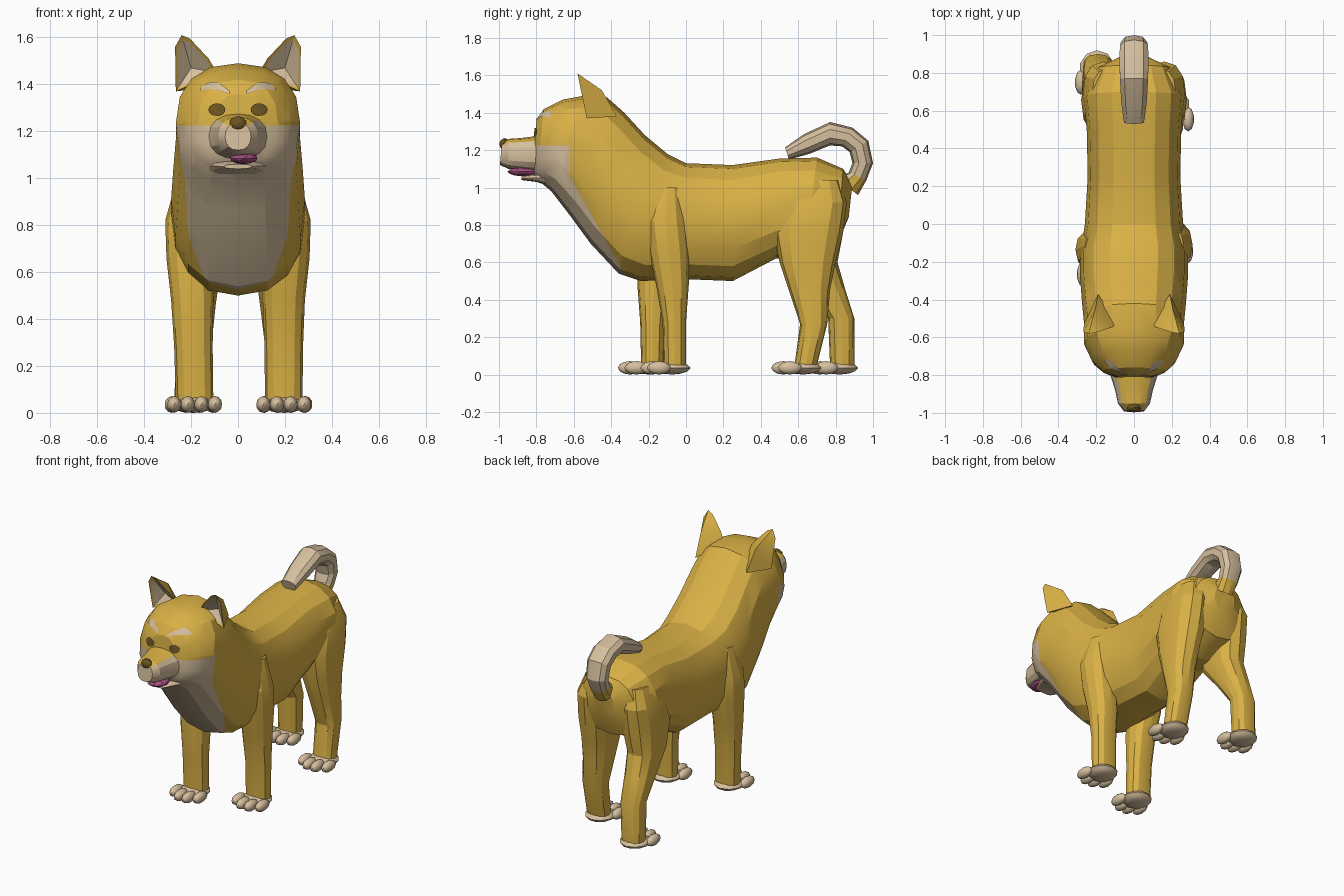
import bpy, bmesh, math
from mathutils import Vector, Matrix
from mathutils.bvhtree import BVHTree

cube = bpy.data.objects.get("Cube")
if cube:
    bpy.data.objects.remove(cube, do_unlink=True)


def material(name, rgb):
    m = bpy.data.materials.new(name)
    m.use_nodes = True
    m.diffuse_color = (*rgb, 1)
    m.node_tree.nodes["Principled BSDF"].inputs["Base Color"].default_value = (*rgb, 1)
    return m


GOLD = material("golden fur", (0.70, 0.44, 0.06))
CREAM = material("cream fur", (0.67, 0.52, 0.34))
BROWN = material("dark brown", (0.15, 0.09, 0.015))
PINK = material("tongue pink", (0.40, 0.08, 0.22))


def finish(bm, name, mats, angle=22):
    bmesh.ops.recalc_face_normals(bm, faces=bm.faces[:])
    mesh = bpy.data.meshes.new(name)
    bm.to_mesh(mesh)
    bm.free()
    for m in mats:
        mesh.materials.append(m)
    ob = bpy.data.objects.new(name, mesh)
    bpy.context.collection.objects.link(ob)
    bpy.ops.object.select_all(action='DESELECT')
    ob.select_set(True)
    bpy.context.view_layer.objects.active = ob
    bpy.ops.object.shade_smooth_by_angle(angle=math.radians(angle))
    return ob


def loft(rings, sides=16, power=0.85):
    """Rings are (top y, top z, bottom y, bottom z, half width, centre x)."""
    bm = bmesh.new()
    loops = []
    for ty, tz, by, bz, w, cx in rings:
        top, bot = Vector((cx, ty, tz)), Vector((cx, by, bz))
        mid, half = (top + bot) / 2, (top - bot) / 2
        loop = []
        for i in range(sides):
            a = math.tau * i / sides
            s, c = math.sin(a), math.cos(a)
            s = math.copysign(abs(s) ** power, s)
            c = math.copysign(abs(c) ** power, c)
            loop.append(bm.verts.new(mid + half * c + Vector((w * s, 0, 0))))
        loops.append(loop)
    for a, b in zip(loops, loops[1:]):
        for i in range(sides):
            j = (i + 1) % sides
            bm.faces.new((a[i], a[j], b[j], b[i]))
    bm.faces.new(loops[0])
    bm.faces.new(loops[-1])
    bmesh.ops.recalc_face_normals(bm, faces=bm.faces[:])
    return bm


def blob(bm, centre, size, detail=2):
    mat = Matrix.Translation(centre) @ Matrix.Diagonal((*size, 1))
    bmesh.ops.create_icosphere(bm, subdivisions=detail, radius=1, matrix=mat)


def cut(bm, point, normal, test):
    faces = [f for f in bm.faces if test(f.calc_center_median())]
    geom = faces + list({e for f in faces for e in f.edges}) + list({v for f in faces for v in f.verts})
    bmesh.ops.bisect_plane(bm, geom=geom, plane_co=point, plane_no=normal)


# Torso, neck and head in one skin
bm = loft([(*r, 0) for r in (
    (0.89, 1.02, 0.87, 0.84, 0.08), (0.84, 1.10, 0.81, 0.70, 0.20),
    (0.70, 1.16, 0.64, 0.62, 0.265), (0.50, 1.155, 0.48, 0.62, 0.25),
    (0.25, 1.12, 0.25, 0.50, 0.245), (0.0, 1.13, 0.0, 0.51, 0.26),
    (-0.10, 1.18, -0.24, 0.50, 0.285), (-0.22, 1.28, -0.36, 0.54, 0.285),
    (-0.33, 1.40, -0.51, 0.70, 0.275), (-0.42, 1.48, -0.62, 0.85, 0.265),
    (-0.55, 1.49, -0.72, 0.98, 0.265), (-0.66, 1.47, -0.78, 1.03, 0.225),
    (-0.76, 1.42, -0.80, 1.05, 0.17), (-0.80, 1.36, -0.82, 1.08, 0.10))])
bib_point, bib_normal = Vector((0, -0.45, 0.755)), Vector((0, -0.87, -0.49)).normalized()
cheek_top = 1.225
cut(bm, bib_point, bib_normal, lambda c: c.y < -0.1)
cut(bm, Vector((0, 0, cheek_top)), Vector((0, 0, 1)), lambda c: c.y < -0.5)
cut(bm, Vector((0, -0.62, 0)), Vector((0, 1, 0)), lambda c: c.z > 0.95 and c.y < -0.5)
for f in bm.faces:
    c = f.calc_center_median()
    low_bib = c.z < 1.0 and (c - bib_point).dot(bib_normal) > 0
    f.material_index = int(low_bib or (0.98 <= c.z < cheek_top and c.y < -0.60))
skin = BVHTree.FromBMesh(bm)
finish(bm, "body", [GOLD, CREAM])

# Muzzle, golden along the bridge
bm = loft([(*r, 0) for r in (
    (-0.68, 1.29, -0.68, 1.06, 0.18), (-0.80, 1.275, -0.80, 1.08, 0.125),
    (-0.88, 1.265, -0.88, 1.09, 0.10), (-0.95, 1.26, -0.95, 1.10, 0.085),
    (-0.985, 1.235, -0.995, 1.12, 0.055))])
for f in bm.faces:
    f.material_index = int(f.normal.z < 0.62)
finish(bm, "muzzle", [GOLD, CREAM])

# Lower jaw, tongue and nose
bm = loft([(*r, 0) for r in (
    (-0.68, 1.09, -0.68, 0.99, 0.16), (-0.80, 1.075, -0.80, 1.03, 0.105),
    (-0.88, 1.06, -0.88, 1.04, 0.06))], sides=12)
finish(bm, "lower_jaw", [CREAM])
bm = bmesh.new()
blob(bm, (0.025, -0.87, 1.085), (0.06, 0.085, 0.025))
finish(bm, "tongue", [PINK])
bm = bmesh.new()
blob(bm, (0, -0.97, 1.232), (0.038, 0.028, 0.032))
finish(bm, "nose", [BROWN])


def on_face(x, z, lift):
    hit = skin.ray_cast(Vector((x, -2, z)), Vector((0, 1, 0)))
    return Vector((x, hit[0].y - lift, z))


def plate(name, mat, rows, lift=0.007):
    """Thin plate laid on the face from rows of (x, z) points."""
    bm = bmesh.new()
    grid = [[bm.verts.new(on_face(x, z, lift)) for x, z in row] for row in rows]
    for a, b in zip(grid, grid[1:]):
        for i in range(len(a) - 1):
            bm.faces.new((a[i], a[i + 1], b[i + 1], b[i]))
    for f in bm.faces:
        f.normal_update()
        if f.normal.y > 0:
            f.normal_flip()
    bmesh.ops.remove_doubles(bm, verts=bm.verts[:], dist=0.0005)
    return finish(bm, name, [mat])


def ear(name, s):
    bm = bmesh.new()
    pts = [(0.09, -0.53, 1.45), (0.125, -0.55, 1.51), (0.205, -0.575, 1.595), (0.24, -0.58, 1.61),
           (0.268, -0.57, 1.56), (0.265, -0.53, 1.37)]
    rim = [Vector((s * x, y, z)) for x, y, z in pts]
    hollow = Vector((s * 0.20, -0.49, 1.47))
    outer = [bm.verts.new(p) for p in rim]
    inner = [bm.verts.new(p.lerp(hollow, 0.14)) for p in rim]
    deep = bm.verts.new(hollow)
    back = bm.verts.new((s * 0.205, -0.45, 1.52))
    base = bm.verts.new((s * 0.19, -0.37, 1.38))
    n = len(outer)
    for i in range(n):
        j = (i + 1) % n
        bm.faces.new((outer[i], outer[j], inner[j], inner[i]))
        bm.faces.new((inner[i], inner[j], deep)).material_index = 1
        if j:
            bm.faces.new((outer[j], outer[i], back))
    bm.faces.new((outer[0], base, back))
    bm.faces.new((base, outer[-1], back))
    bm.faces.new((outer[0], outer[-1], base))
    finish(bm, name, [GOLD, CREAM], 30)


def paw(name, x, y):
    bm = bmesh.new()
    blob(bm, (x, y + 0.02, 0.035), (0.095, 0.10, 0.035))
    for k in (-1.5, -0.5, 0.5, 1.5):
        reach = -0.085 if abs(k) < 1 else -0.05
        blob(bm, (x + k * 0.058, y + reach, 0.036), (0.031, 0.065, 0.036))
    finish(bm, name, [CREAM], 40)


def leg(name, s, rows):
    """Rows are (z, front y, back y, centre x, half width)."""
    finish(loft([(f, z, b, z, w, s * cx) for z, f, b, cx, w in rows], sides=12), name, [GOLD])
    z, f, b, cx, w = rows[0]
    paw(name.replace("leg", "paw"), s * cx, (f + b) / 2 - 0.035)


# Ears, eyes and brows on both sides
for side, s in (("left", 1), ("right", -1)):
    ear(side + "_ear", s)
    ring = [math.pi * i / 8 for i in range(9)]
    plate(side + "_eye", BROWN, [[(s * (0.09 + 0.036 * math.cos(a)), 1.292 + k * 0.027 * math.sin(a))
                                  for a in ring] for k in (-1, 0, 1)])
    arc = [i / 6 for i in range(7)]
    plate(side + "_brow", CREAM, [[(s * (0.035 + 0.125 * t), 1.365 + 0.03 * math.sin(2.6 * t)
                                    + k * (0.006 + 0.01 * math.sin(math.pi * t))) for t in arc] for k in (-1, 0, 1)])

# Legs in mid stride
leg("left_front_leg", 1, [
    (0.05, -0.12, 0.0, 0.195, 0.08), (0.28, -0.125, 0.0, 0.195, 0.082), (0.48, -0.16, 0.015, 0.195, 0.09),
    (0.66, -0.20, 0.015, 0.205, 0.10), (0.82, -0.22, 0.0, 0.205, 0.105), (1.0, -0.17, -0.03, 0.19, 0.07)])
leg("right_front_leg", -1, [
    (0.05, -0.24, -0.12, 0.185, 0.08), (0.28, -0.245, -0.11, 0.19, 0.082), (0.48, -0.26, -0.08, 0.195, 0.09),
    (0.66, -0.25, -0.04, 0.205, 0.10), (0.82, -0.24, -0.03, 0.205, 0.105), (1.0, -0.18, -0.05, 0.19, 0.07)])
thigh = [(0.76, 0.47, 0.84, 0.165, 0.115), (0.92, 0.52, 0.86, 0.16, 0.11), (1.04, 0.58, 0.82, 0.14, 0.08)]
leg("left_hind_leg", 1, [
    (0.05, 0.58, 0.70, 0.20, 0.075), (0.27, 0.61, 0.755, 0.195, 0.078),
    (0.45, 0.55, 0.77, 0.185, 0.09), (0.60, 0.50, 0.80, 0.175, 0.10)] + thigh)
leg("right_hind_leg", -1, [
    (0.05, 0.77, 0.90, 0.195, 0.075), (0.30, 0.76, 0.90, 0.19, 0.078),
    (0.46, 0.64, 0.85, 0.185, 0.09), (0.60, 0.52, 0.81, 0.175, 0.10)] + thigh)

# Curled tail with a golden root
bm = loft([(*r, 0) for r in (
    (0.92, 0.96, 0.80, 1.05, 0.06), (0.965, 1.04, 0.87, 1.08, 0.065), (1.0, 1.13, 0.89, 1.13, 0.072),
    (0.975, 1.25, 0.875, 1.19, 0.078), (0.89, 1.32, 0.835, 1.22, 0.08), (0.77, 1.35, 0.77, 1.225, 0.078),
    (0.63, 1.285, 0.66, 1.18, 0.07), (0.53, 1.215, 0.55, 1.15, 0.055))], sides=10)
for f in bm.faces:
    f.material_index = int(f.calc_center_median().z > 1.05)
finish(bm, "tail", [GOLD, CREAM])
